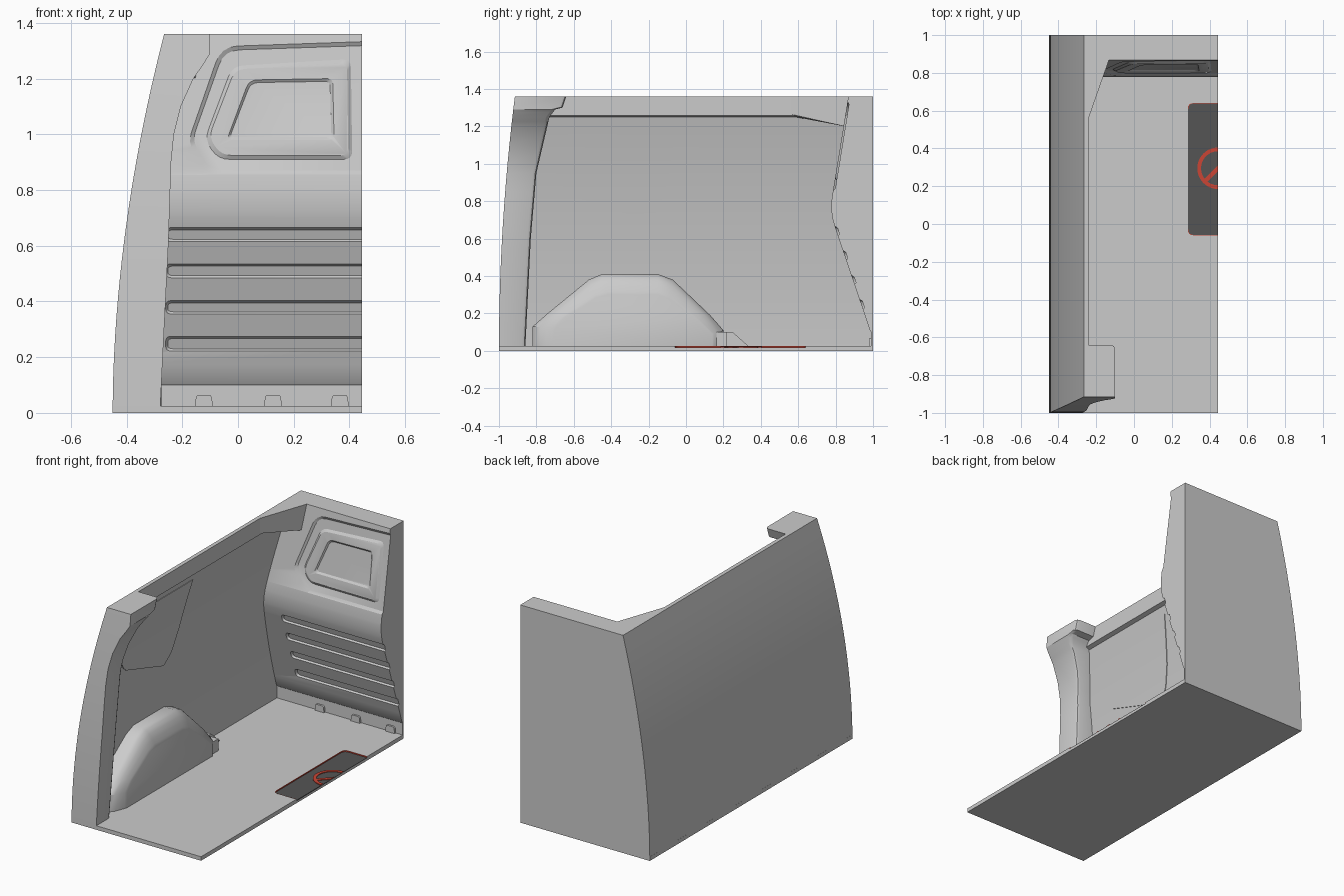
import bpy, bmesh, math
from mathutils import Vector

if "Cube" in bpy.data.objects:
    bpy.data.objects.remove(bpy.data.objects["Cube"])

XR = 0.445
ZT = 1.36


def loft(name, rings, color=None):
    """Skin a stack of equal-length closed rings and cap both ends."""
    bm = bmesh.new()
    rows = [[bm.verts.new(p) for p in r] for r in rings]
    n = len(rows[0])
    for a, b in zip(rows, rows[1:]):
        for i in range(n):
            j = (i + 1) % n
            bm.faces.new((a[i], a[j], b[j], b[i]))
    bm.faces.new(rows[0])
    bm.faces.new(rows[-1])
    bmesh.ops.recalc_face_normals(bm, faces=bm.faces)
    me = bpy.data.meshes.new(name)
    bm.to_mesh(me)
    bm.free()
    ob = bpy.data.objects.new(name, me)
    bpy.context.collection.objects.link(ob)
    if color:
        mat = bpy.data.materials.new(name + "_paint")
        mat.diffuse_color = color
        mat.use_nodes = True
        mat.node_tree.nodes["Principled BSDF"].inputs["Base Color"].default_value = mat.diffuse_color
        me.materials.append(mat)
    return ob


def rounded(corners, n=5):
    """Polygon from (u, v, optional radius) corners."""
    pts = []
    for i, c in enumerate(corners):
        p = Vector(c[:2])
        if len(c) < 3:
            pts.append(p)
            continue
        a, b = Vector(corners[i - 1][:2]), Vector(corners[(i + 1) % len(corners)][:2])
        s, e = p + (a - p).normalized() * c[2], p + (b - p).normalized() * c[2]
        for k in range(n):
            t = k / (n - 1)
            pts.append(s * (1 - t) ** 2 + p * 2 * t * (1 - t) + e * t * t)
    return pts


def slab(name, pts, z0, z1, color=None):
    return loft(name, [[(p[0], p[1], z) for p in pts] for z in (z0, z1)], color)


def bar(name, pts, x0, x1):
    return loft(name, [[(x, p[0], p[1]) for p in pts] for x in (x0, x1)])


def cut(target, cutter):
    m = target.modifiers.new("cut", "BOOLEAN")
    m.operation, m.solver, m.object = "DIFFERENCE", "EXACT", cutter
    bpy.context.view_layer.objects.active = target
    bpy.ops.object.modifier_apply(modifier=m.name)
    bpy.data.objects.remove(cutter)


def interp(table, z):
    for (z0, v0), (z1, v1) in zip(table, table[1:]):
        if z <= z1:
            return v0 + (v1 - v0) * (z - z0) / (z1 - z0)
    return table[-1][1]


# Body curves as functions of height
def outer_x(z):
    return -0.45 + 0.185 * (z / ZT) ** 1.9


def front_y(z):
    return -1 + 0.085 * (z / ZT) ** 2


BULK = [(0, .99), (.1, .99), (.105, .985), (.65, .80), (.7, .785), (.75, .777),
        (.8, .778), (.85, .785), (1.36, .868)]


def on_bulkhead(name, corners, layers):
    """Shape lying on the bulkhead; layers = (depth into it, inset)."""
    pts = rounded(corners)
    us, vs = [p.x for p in pts], [p.y for p in pts]
    cu, cv = (min(us) + max(us)) / 2, (min(vs) + max(vs)) / 2
    w, h = max(us) - min(us), max(vs) - min(vs)
    rings = []
    for d, ins in layers:
        ring = []
        for p in pts:
            u = cu + (p.x - cu) * (1 - 2 * ins / w)
            v = cv + (p.y - cv) * (1 - 2 * ins / h)
            ring.append((u, interp(BULK, v) + d, v))
        rings.append(ring)
    return loft(name, rings)


# Floor with a shallow recess for the mat
floor = slab("floor", [(-.45, -1), (XR, -1), (XR, 1), (-.45, 1)], 0, .025)
cut(floor, slab("mat_cutter", rounded([(.5, -.06), (.285, -.06, .03), (.285, .64, .03), (.5, .64)]), .016, .06))

# Floor mat, red rim and red warning ring with slash
RED = (.6, .06, .035, 1)
slab("floor_mat", rounded([(XR, -.06), (.285, -.06, .03), (.285, .64, .03), (XR, .64)]), .012, .018, (.09, .09, .09, 1))
slab("mat_rim", rounded([(XR, -.06), (.285, -.06, .03), (.285, .64, .03), (XR, .64),
                         (XR, .638), (.287, .638, .03), (.287, -.058, .03), (XR, -.058)]), .015, .0252, RED)
arc = [math.radians(90 + 180 * i / 24) for i in range(25)]
ring = [(XR + r * math.cos(a), .295 + r * math.sin(a))
        for r, seq in ((.11, arc), (.09, arc[::-1])) for a in seq]
slab("warning_ring", ring, .017, .022, RED)
slab("warning_slash", [(.362, .227), (.377, .212), (XR, .28), (XR, .31)], .017, .0218, RED)

# Curved side wall with a thicker lip along the top
rows = [(1.25 * i / 18, None) for i in range(19)] + [(1.258, -.24), (ZT, -.24)]
rings = []
for z, xi in rows:
    xo, yf = outer_x(z), front_y(z)
    xi = xi or xo + .025
    rings.append([(xo, yf, z), (xo, 1, z), (xi, 1, z), (xi, yf, z)])
loft("side_wall", rings)

# Raised panel pressed into the side wall
LEFT = [(.70, -.22), (.83, -.62), (.94, -.70), (1.1, -.68), (1.19, -.60), (1.2, -.58)]
RIGHT = [(.70, -.20), (.76, -.14), (.9, -.10), (1.2, -.05)]
rings = []
for i in range(21):
    z = .70 + .5 * i / 20
    xi = outer_x(z) + .025
    a, b = interp(LEFT, z), interp(RIGHT, z)
    rings.append([(xi - .01, a, z), (xi + .004, a, z), (xi + .004, b, z), (xi - .01, b, z)])
loft("wall_panel", rings)

# Rear door pillar flowing into the header corner
INNER = [(0, -.28), (.6, -.25), (.9, -.24), (1.0, -.23), (1.1, -.205), (1.2, -.16), (1.25, -.125), (1.29, -.10), (ZT, -.10)]
BACK = [(0, -.86), (.6, -.83), (.95, -.80), (1.25, -.73), (1.29, -.70), (1.30, -.66), (ZT, -.64)]
rings = []
for z in [.05 * i for i in range(25)] + [1.225, 1.25, 1.275, 1.29, 1.30, ZT]:
    xo, xi, yf, yb = outer_x(z) + .002, interp(INNER, z), front_y(z), interp(BACK, z)
    c = .02
    rings.append([(xo, yf, z), (xi, yf, z), (xi, yb - c, z), (xi - c * .35, yb - c * .3, z),
                  (xi - c, yb, z), (xo, yb, z)])
loft("rear_pillar", rings)

# Wheel arch with rounded shoulders
OUT = [(-.82, .02), (-.82, .13), (-.74, .20), (-.52, .38), (-.45, .41), (-.15, .41), (-.07, .38), (.13, .19), (.2, .11), (.2, .02)]
INN = [(-.70, .02), (-.70, .12), (-.65, .18), (-.48, .285), (-.42, .30), (-.15, .30), (-.09, .28), (.04, .18), (.14, .09), (.14, .02)]
rings = []
for x, t in [(-.42, 0), (-.345, 0), (-.325, .1), (-.305, .32), (-.29, .6), (-.28, .85), (-.275, 1)]:
    rings.append([(x, o[0] + (i[0] - o[0]) * t, o[1] + (i[1] - o[1]) * t) for o, i in zip(OUT, INN)])
loft("wheel_arch", rings)
bar("arch_bracket", [(.15, .02), (.15, .1), (.22, .1), (.22, .02)], -.42, -.29)
bar("arch_gusset", [(.2, .02), (.2, .1), (.25, .1), (.34, .02)], -.42, -.36)

# Front bulkhead following the body curve
rings = []
for z in sorted({.105 + .068 * i for i in range(1, 18)} | {b[0] for b in BULK}):
    y, xo = interp(BULK, z), outer_x(z) + .001
    rings.append([(xo, y, z), (XR, y, z), (XR, 1, z), (xo, 1, z)])
bulk = loft("bulkhead", rings)

# Pressed grooves and the large recess in the bulkhead
for z0, z1 in [(.615, .665), (.485, .535), (.355, .403), (.222, .275)]:
    cut(bulk, on_bulkhead("groove_cutter", [(-.26, z0, .02), (.5, z0), (.5, z1), (-.26, z1, .02)],
                          [(-.02, -.008), (0, 0), (.012, .008)]))
cut(bulk, on_bulkhead("recess_cutter", [(-.18, .97, .04), (-.06, 1.315, .06), (.52, 1.335), (.52, .855), (-.11, .855, .04)],
                      [(-.02, -.01), (0, 0), (.01, .015)]))

# Raised centre panel with its own recess
panel = on_bulkhead("bulkhead_panel", [(-.12, .98, .04), (-.02, 1.245, .04), (.405, 1.27, .03), (.41, .91, .03), (-.07, .91, .04)],
                    [(.014, 0), (.01, 0), (0, .014)])
cut(panel, on_bulkhead("panel_cutter", [(-.04, .98, .02), (.04, 1.195, .03), (.34, 1.2, .02), (.345, .98, .02)],
                       [(-.02, -.012), (0, 0), (.008, .01)]))

# Floor clips along the bulkhead foot
for i, x in enumerate((-.155, .093, .333)):
    pts = rounded([(x, .02), (x + .005, .065, .012), (x + .06, .065, .012), (x + .065, .02)])
    loft(f"floor_clip_{i + 1}", [[(p.x, y, p.y) for p in pts] for y in (.978, .995)])

# Corner gusset between side wall lip and bulkhead
loft("corner_gusset", [
    [(-.27, .56, 1.255), (-.24, .56, 1.265), (-.15, .85, 1.2), (-.30, .88, 1.2)],
    [(-.262, .56, ZT), (-.24, .56, ZT), (-.13, .875, ZT), (-.262, .9, ZT)]])

bpy.ops.object.select_all(action="SELECT")
bpy.ops.object.shade_smooth_by_angle(angle=math.radians(30))
